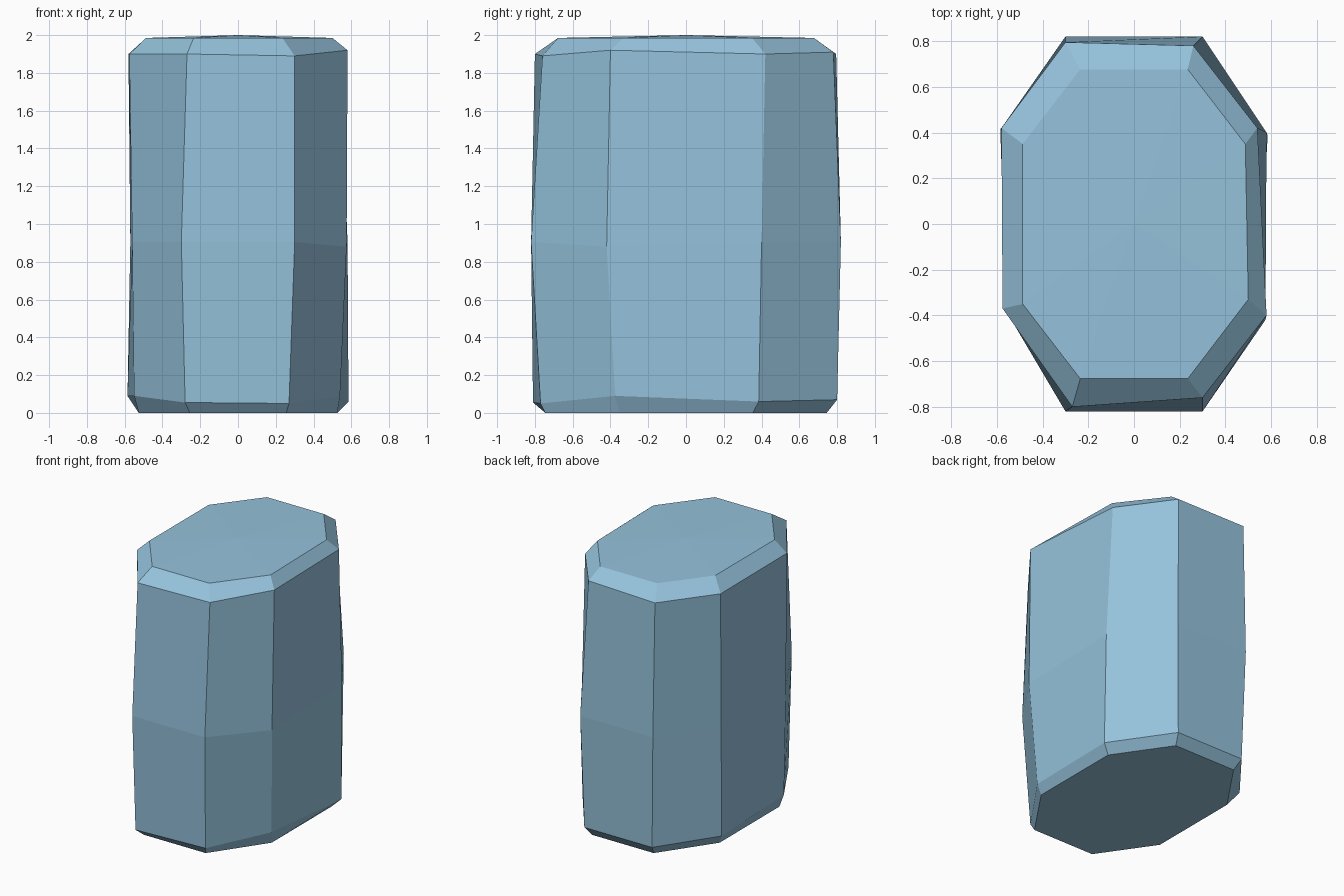
import bpy
import bmesh

if "Cube" in bpy.data.objects:
    bpy.data.objects.remove(bpy.data.objects["Cube"])

# Stacked octagon rings: (half width, narrow x, half depth, narrow y, height)
LEVELS = [
    (0.525, 0.255, 0.745, 0.353, 0.0),
    (0.570, 0.280, 0.800, 0.385, 0.07),
    (0.570, 0.300, 0.820, 0.400, 0.905),
    (0.575, 0.280, 0.790, 0.400, 1.90),
    (0.487, 0.235, 0.677, 0.350, 1.985),
]

# Small chips that make the block look hand-hewn: (level, corner) -> offset
CHIPS = {
    (1, 0): (0, -0.01, -0.015), (1, 1): (-0.01, 0.03, -0.02),
    (1, 2): (-0.03, 0.01, 0.02), (1, 3): (0.015, 0, -0.01),
    (1, 6): (-0.015, 0.03, 0.02), (1, 7): (0.02, 0.015, 0.02),
    (2, 2): (0.005, -0.02, -0.025), (2, 7): (0.01, 0.02, 0),
    (2, 3): (0.01, 0, 0),
    (3, 0): (0.01, -0.01, 0), (3, 1): (0.02, 0.03, -0.01),
    (3, 2): (0.005, 0, 0.02), (3, 3): (-0.035, 0.02, 0),
    (3, 4): (-0.02, -0.01, 0.01), (3, 5): (-0.02, 0.005, 0),
    (3, 6): (-0.005, 0.02, 0), (3, 7): (0, 0.03, 0),
    (4, 2): (0.013, 0.02, 0),
}


def octagon(hx, nx, hy, ny):
    """Corners counter-clockwise, starting at the front left."""
    return [(-nx, -hy), (nx, -hy), (hx, -ny), (hx, ny),
            (nx, hy), (-nx, hy), (-hx, ny), (-hx, -ny)]


bm = bmesh.new()
rings = []
for i, (hx, nx, hy, ny, z) in enumerate(LEVELS):
    ring = []
    for j, (x, y) in enumerate(octagon(hx, nx, hy, ny)):
        dx, dy, dz = CHIPS.get((i, j), (0, 0, 0))
        ring.append(bm.verts.new((x + dx, y + dy, z + dz)))
    rings.append(ring)

# Bevels and walls
for low, high in zip(rings, rings[1:]):
    for j in range(8):
        k = (j + 1) % 8
        bm.faces.new((low[j], low[k], high[k], high[j]))

# Flat underside and slightly domed top
bm.faces.new(rings[0][::-1])
peak = bm.verts.new((0, 0, 2.0))
for j in range(8):
    bm.faces.new((rings[-1][j], rings[-1][(j + 1) % 8], peak))

bmesh.ops.recalc_face_normals(bm, faces=bm.faces)
mesh = bpy.data.meshes.new("stone_block")
bm.to_mesh(mesh)
bm.free()

# Single pale blue colour
blue = bpy.data.materials.new("pale blue stone")
blue.diffuse_color = (0.30, 0.54, 0.71, 1)
blue.use_nodes = True
blue.node_tree.nodes["Principled BSDF"].inputs["Base Color"].default_value = blue.diffuse_color
mesh.materials.append(blue)
block = bpy.data.objects.new("stone_block", mesh)
bpy.context.collection.objects.link(block)
